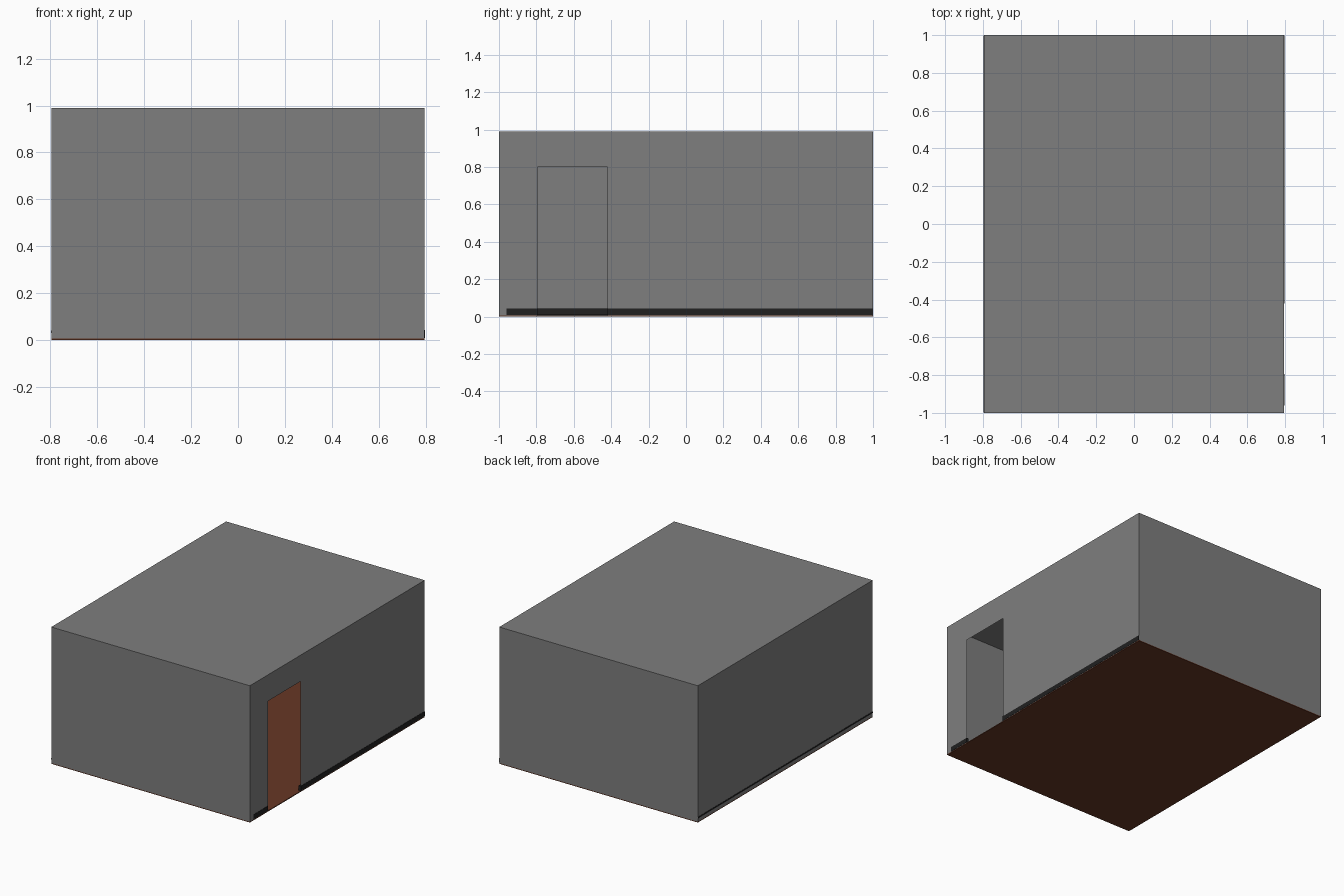
import bpy, bmesh

if "Cube" in bpy.data.objects:
    bpy.data.objects.remove(bpy.data.objects["Cube"])

X, Y, H = 0.795, 1.0, 0.99          # half width, half depth, ceiling height
Z0 = 0.006                          # walls stand on the thin floor
DOOR_Y0, DOOR_Y1, DOOR_H = -0.795, -0.42, 0.80
BASE_LO, BASE_HI = 0.008, 0.042     # skirting board heights


def material(name, rgb):
    m = bpy.data.materials.new(name)
    m.diffuse_color = (*rgb, 1)
    m.use_nodes = True
    m.node_tree.nodes["Principled BSDF"].inputs["Base Color"].default_value = m.diffuse_color
    return m


grey = material("wall grey", (0.21, 0.21, 0.21))
brown = material("floor brown", (0.135, 0.038, 0.018))
black = material("skirting black", (0.015, 0.015, 0.015))


def finish(name, bm, mat):
    me = bpy.data.meshes.new(name)
    bm.to_mesh(me)
    bm.free()
    me.materials.append(mat)
    ob = bpy.data.objects.new(name, me)
    bpy.context.collection.objects.link(ob)
    return ob


def box(name, x, y, z, mat):
    """Box from (low, high) pairs."""
    bm = bmesh.new()
    bmesh.ops.create_cube(bm, size=1)
    for v in bm.verts:
        v.co = [r[0] if c < 0 else r[1] for c, r in zip(v.co, (x, y, z))]
    return finish(name, bm, mat)


def sheet(name, quads, mat):
    """Single-skin panels given by their corner points."""
    bm = bmesh.new()
    for q in quads:
        bm.faces.new([bm.verts.new(p) for p in q])
    bmesh.ops.remove_doubles(bm, verts=bm.verts, dist=1e-5)
    return finish(name, bm, mat)


def wall(x0, y0, x1, y1):
    return [(x0, y0, Z0), (x1, y1, Z0), (x1, y1, H), (x0, y0, H)]


# Ceiling and the three plain walls, all paper thin
sheet("ceiling", [[(-X, -Y, H), (X, -Y, H), (X, Y, H), (-X, Y, H)]], grey)
sheet("front_wall", [wall(-X, -Y, X, -Y)], grey)
sheet("back_wall", [wall(X, Y, -X, Y)], grey)
sheet("left_wall", [wall(-X, Y, -X, -Y)], grey)

# Right wall as one outline going around the doorway
outline = [(-Y, Z0), (DOOR_Y0, Z0), (DOOR_Y0, DOOR_H), (DOOR_Y1, DOOR_H),
           (DOOR_Y1, Z0), (Y, Z0), (Y, H), (-Y, H)]
sheet("right_wall", [[(X, y, z) for y, z in outline]], grey)

# Floor
box("floor", (-X, X), (-Y, Y), (0, Z0), brown)

# Skirting boards: the right one shows through the wall, split by the doorway
T = 0.015
for name, y0, y1 in (("right_skirting_front", -0.96, DOOR_Y0),
                     ("right_skirting_back", DOOR_Y1, Y - 0.002)):
    box(name, (X - T, X + 0.002), (y0, y1), (BASE_LO, BASE_HI), black)
box("left_skirting", (-X + 0.002, -X + T), (-0.96, Y - 0.002), (BASE_LO, BASE_HI), black)
box("left_skirting_lip", (-X - 0.002, -X + T), (-Y + 0.002, Y - 0.002), (0.03, 0.04), black)
for name, s in (("front_skirting", -1), ("back_skirting", 1)):
    ys = sorted((s * (Y - 0.002), s * (Y - T)))
    box(name, (-X + T, X - T), ys, (BASE_LO, BASE_HI), black)
